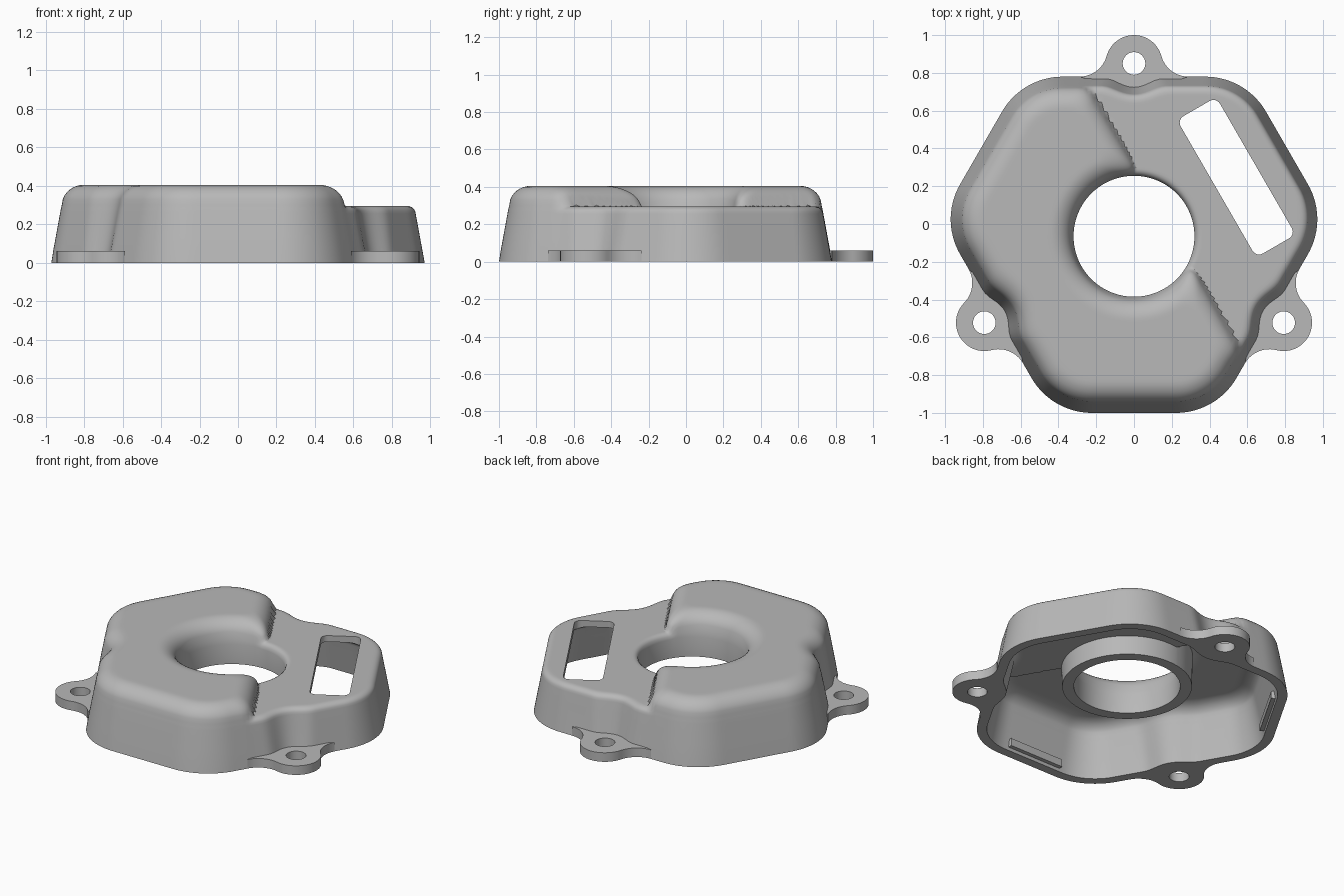
import bpy, bmesh, math
from math import sin, cos, pi, sqrt, radians, hypot

if "Cube" in bpy.data.objects:
    bpy.data.objects.remove(bpy.data.objects["Cube"], do_unlink=True)

CY = -0.065                     # bore axis in y
BORE, BOSS = 0.32, 0.39         # bore and boss radii
CORNER = 0.37                   # outline corner radius
BOLT = 0.915                    # bolt circle radius
SIDES = [(radians(30 + 60 * i), 0.935 if i % 2 == 0 else 0.845) for i in range(6)]
BOLT_ANGLES = [radians(90 + 120 * i) for i in range(3)]
STEPS = 240

grey = bpy.data.materials.new("cast grey")
grey.use_nodes = True
grey.diffuse_color = (0.48, 0.48, 0.48, 1)
grey.node_tree.nodes["Principled BSDF"].inputs["Base Color"].default_value = (0.48, 0.48, 0.48, 1)


def smooth_min(a, b, k):
    h = max(k - abs(a - b), 0) / k
    return min(a, b) - h * h * k / 4


def inset(x, y):
    """Distance inward from the rounded six-sided outline with bolt notches."""
    d = sorted((x * cos(a) + y * sin(a) - dist + CORNER for a, dist in SIDES), reverse=True)
    a, b = d[0], d[1]
    if a > 0 and b > a / 2:
        a = sqrt((a * a + b * b - a * b) / 0.75)
    e = CORNER - a
    for t in BOLT_ANGLES:
        notch = hypot(x - BOLT * cos(t), y - BOLT * sin(t)) - 0.115
        e = smooth_min(e, notch, 0.05)
    return e


def edge_profile(e, e0, z0, e1, z1):
    """Drafted wall, elliptical shoulder, flat deck."""
    if e <= e0:
        return max(e, 0) * z0 / e0
    if e >= e1:
        return z1
    return z0 + (z1 - z0) * sqrt(1 - ((e1 - e) / (e1 - e0)) ** 2)


def height(x, y, shift=0):
    """Low deck joined to a raised deck by a rounded step."""
    r, u = hypot(x, y), x * cos(pi / 6) + y * sin(pi / 6)
    e = inset(x, y) - shift
    if e < 1e-4:
        return 0
    low = edge_profile(min(e, 0.047 + (r - BORE) * 1.2), 0.047, 0.255, 0.09, 0.295)
    step = smooth_min(0.245 - shift - u, r - 0.275, 0.08)
    high = edge_profile(smooth_min(e, step, 0.05), 0.055, 0.3, 0.17, 0.405)
    return -smooth_min(-low, -high, 0.035)


def radius_at(t, e):
    lo, hi = 0.3, 1.2
    for _ in range(20):
        mid = (lo + hi) / 2
        if inset(mid * cos(t), mid * sin(t)) > e:
            lo = mid
        else:
            hi = mid
    return lo


def finish(obj, angle=35):
    obj.data.materials.clear()
    obj.data.materials.append(grey)
    bpy.ops.object.select_all(action='DESELECT')
    obj.select_set(True)
    bpy.context.view_layer.objects.active = obj
    bpy.ops.object.shade_smooth_by_angle(angle=radians(angle))


def extruded(name, outlines, z0, z1):
    """Flat outlines (inner ones become holes) extruded from z0 to z1."""
    curve = bpy.data.curves.new(name, 'CURVE')
    curve.dimensions, curve.fill_mode = '2D', 'BOTH'
    curve.extrude = (z1 - z0) / 2
    for pts in outlines:
        spline = curve.splines.new('POLY')
        spline.points.add(len(pts) - 1)
        for p, (x, y) in zip(spline.points, pts):
            p.co = (x, y, 0, 1)
        spline.use_cyclic_u = True
    obj = bpy.data.objects.new(name, curve)
    bpy.context.collection.objects.link(obj)
    obj.location = (0, CY, (z0 + z1) / 2)
    bpy.ops.object.select_all(action='DESELECT')
    obj.select_set(True)
    bpy.context.view_layer.objects.active = obj
    bpy.ops.object.convert(target='MESH')
    obj = bpy.context.view_layer.objects.active
    bm = bmesh.new()
    bm.from_mesh(obj.data)
    bmesh.ops.remove_doubles(bm, verts=bm.verts, dist=1e-5)
    bmesh.ops.recalc_face_normals(bm, faces=bm.faces)
    bm.to_mesh(obj.data)
    bm.free()
    return obj


def arc(cx, cy, r, a0, a1, n):
    return [(cx + r * cos(a0 + (a1 - a0) * i / n), cy + r * sin(a0 + (a1 - a0) * i / n))
            for i in range(n + 1)]


def turned(pts, a):
    return [(x * cos(a) - y * sin(a), x * sin(a) + y * cos(a)) for x, y in pts]


# Housing shell: rings run up the outside, down the bore, around the boss, back inside
insets = [0, .012, .024, .036, .047, .05, .055, .06, .068, .08, .095, .11, .13, .15, .17]
angles = [2 * pi * i / STEPS for i in range(STEPS)]
spans = [1 - i / 26 for i in range(1, 27)]


def skin(shift, inner_radius, scale):
    rings = []
    for e in insets:
        rings.append([(radius_at(t, e + shift), t) for t in angles])
    last = rings[-1]
    for s in spans:
        rings.append([(inner_radius + (r - inner_radius) * s ** 1.3, t) for r, t in last])
    out = []
    for ring in rings:
        pts = [(r * cos(t), r * sin(t)) for r, t in ring]
        out.append([(x, y, scale * height(x, y, shift)) for x, y in pts])
    out[0] = [(x, y, 0) for x, y, z in out[0]]
    return out


def circle(r, z):
    return [(r * cos(t), r * sin(t), z) for t in angles]


loops = skin(0, BORE, 1)
loops += [circle(BORE, 0.13), circle(BOSS, 0.13)]
loops += reversed(skin(0.06, BOSS + 0.005, 0.86))

bm = bmesh.new()
rows = [[bm.verts.new(co) for co in loop] for loop in loops]
for k, row in enumerate(rows):
    nxt = rows[(k + 1) % len(rows)]
    for i in range(STEPS):
        j = (i + 1) % STEPS
        bm.faces.new((row[i], row[j], nxt[j], nxt[i]))
bmesh.ops.recalc_face_normals(bm, faces=bm.faces)
mesh = bpy.data.meshes.new("housing_shell")
bm.to_mesh(mesh)
bm.free()
housing = bpy.data.objects.new("housing_shell", mesh)
housing.location.y = CY
bpy.context.collection.objects.link(housing)

# Rounded slot through the low deck
slot = []
for i, (sx, sy) in enumerate([(1, 1), (-1, 1), (-1, -1), (1, -1)]):
    slot += arc(0.625 + sx * 0.08, sy * 0.38, 0.04, i * pi / 2, (i + 1) * pi / 2, 6)
cutter = extruded("slot_cutter", [turned(slot, pi / 6)], 0.12, 0.5)
cutter.hide_render = True
mod = housing.modifiers.new("slot", 'BOOLEAN')
mod.operation, mod.solver, mod.object = 'DIFFERENCE', 'EXACT', cutter
bpy.context.view_layer.update()
bpy.context.view_layer.objects.active = housing
bpy.ops.object.modifier_apply(modifier=mod.name)
bpy.data.objects.remove(cutter, do_unlink=True)
finish(housing)

# Mounting ears: round end flowing into the wall through concave fillets
EAR, FLANK = 0.15, 0.845
dy = BOLT - FLANK
fx = sqrt((2 * EAR) ** 2 - (EAR - dy) ** 2)
lean = math.atan2(EAR - dy, fx)
ear = arc(fx, FLANK + EAR, EAR, -pi / 2, -pi + lean, 12)
ear += arc(0, BOLT, EAR, lean, pi - lean, 32)[1:]
ear += arc(-fx, FLANK + EAR, EAR, -lean, -pi / 2, 12)[1:]
ear += [(-0.1, 0.785), (0.1, 0.785)]
bolt_hole = arc(0, BOLT, 0.06, 0, 2 * pi, 32)[:-1]
for i, name in enumerate(("back", "right", "left")):
    a = 2 * pi * i / 3
    finish(extruded(name + "_mounting_ear", [turned(ear, a), turned(bolt_hole, a)], 0, 0.06))

# Locating ribs inside the three plain walls
rib = [(0.845, -0.2), (0.89, -0.2), (0.89, 0.2), (0.845, 0.2)]
for i, name in enumerate(("left", "right", "front")):
    finish(extruded(name + "_inner_rib", [turned(rib, pi / 6 + 2 * pi * i / 3)], 0.02, 0.07))
